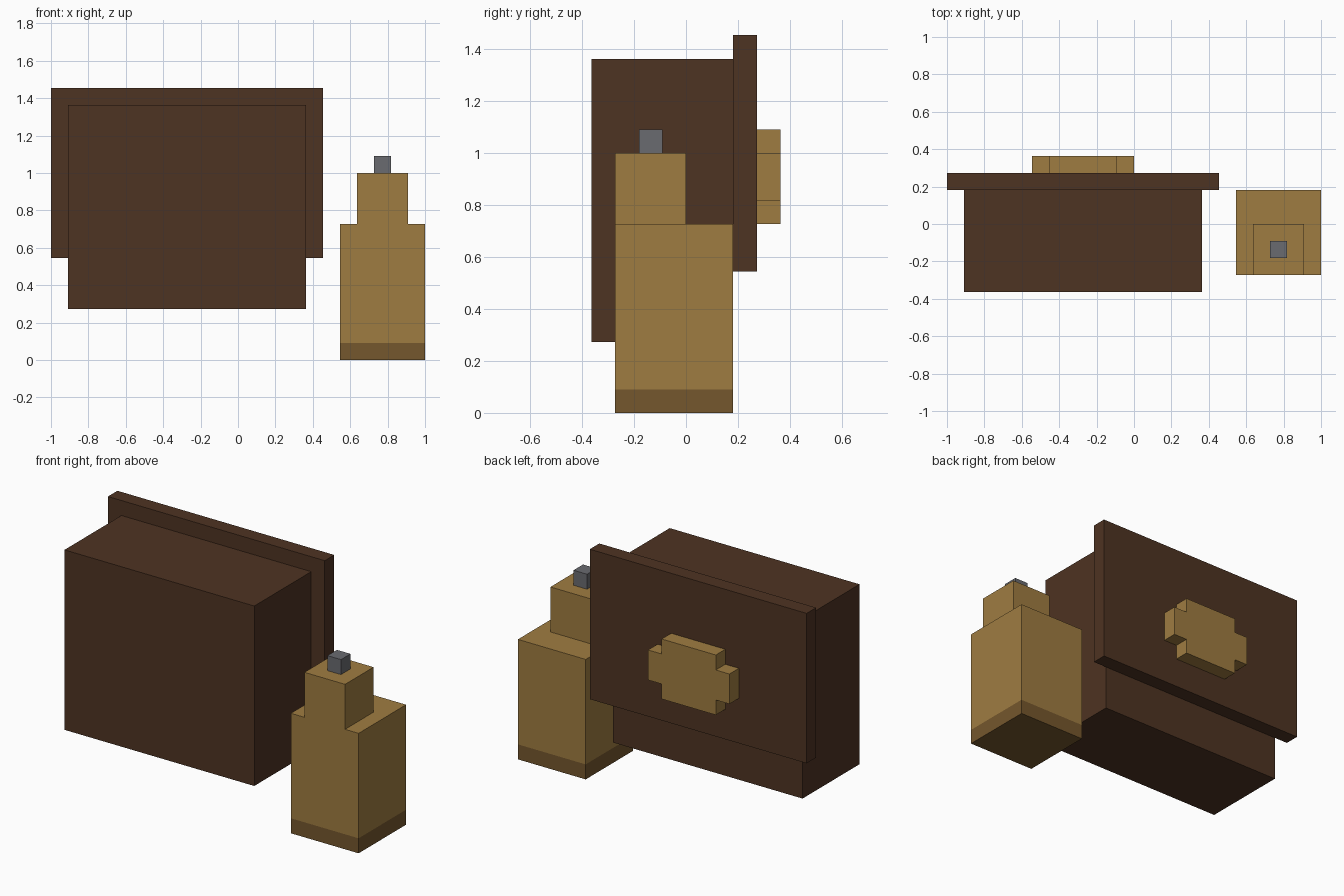
import bpy
import bmesh
from mathutils import Vector

default = bpy.data.objects.get("Cube")
if default:
    bpy.data.objects.remove(default, do_unlink=True)

U = 1 / 11  # one block of the modelling grid


def material(name, rgb):
    mat = bpy.data.materials.new(name)
    mat.use_nodes = True
    color = (*rgb, 1)
    mat.diffuse_color = color
    bsdf = next(n for n in mat.node_tree.nodes if n.type == 'BSDF_PRINCIPLED')
    bsdf.inputs["Base Color"].default_value = color
    return mat


def extrude(name, outline, direction, mat):
    """Flat outline (in grid blocks) extruded along a direction."""
    bm = bmesh.new()
    face = bm.faces.new([bm.verts.new(Vector(p) * U) for p in outline])
    result = bmesh.ops.extrude_face_region(bm, geom=[face])
    moved = [g for g in result["geom"] if isinstance(g, bmesh.types.BMVert)]
    bmesh.ops.translate(bm, verts=moved, vec=Vector(direction) * U)
    bmesh.ops.recalc_face_normals(bm, faces=bm.faces)
    mesh = bpy.data.meshes.new(name)
    bm.to_mesh(mesh)
    bm.free()
    mesh.materials.append(mat)
    obj = bpy.data.objects.new(name, mesh)
    bpy.context.collection.objects.link(obj)
    return obj


def box(name, x, y, z, mat):
    """Box from (low, high) spans in grid blocks."""
    base = [(x[0], y[0], z[0]), (x[1], y[0], z[0]),
            (x[1], y[1], z[0]), (x[0], y[1], z[0])]
    return extrude(name, base, (0, 0, z[1] - z[0]), mat)


leather = material("dark brown leather", (0.076, 0.033, 0.016))
tan = material("tan", (0.347, 0.202, 0.053))
dark_tan = material("dark tan", (0.178, 0.095, 0.026))
grey = material("grey metal", (0.144, 0.147, 0.162))

# Bag with its overhanging flap
box("bag_body", (-10, 4), (-4, 2), (3, 15), leather)
box("bag_flap", (-11, 5), (2, 3), (6, 16), leather)

# Clasp: rectangle with notched corners
half = [(3, -1), (3, 1), (2, 1), (2, 2)]
profile = half + [(-x, z) for x, z in reversed(half)]
profile = [(3, -1), (3, 1), (2, 1), (2, 2), (-2, 2), (-2, 1),
           (-3, 1), (-3, -1), (-2, -1), (-2, -2), (2, -2), (2, -1)]
extrude("flap_clasp", [(x - 3, 3, z + 10) for x, z in profile], (0, 1, 0), tan)

# Pouch beside the bag, with neck and stopper
box("pouch_base", (6, 11), (-3, 2), (0, 1), dark_tan)
box("pouch_body", (6, 11), (-3, 2), (1, 8), tan)
box("pouch_neck", (7, 10), (-3, 0), (8, 11), tan)
box("pouch_stopper", (8, 9), (-2, -1), (11, 12), grey)
